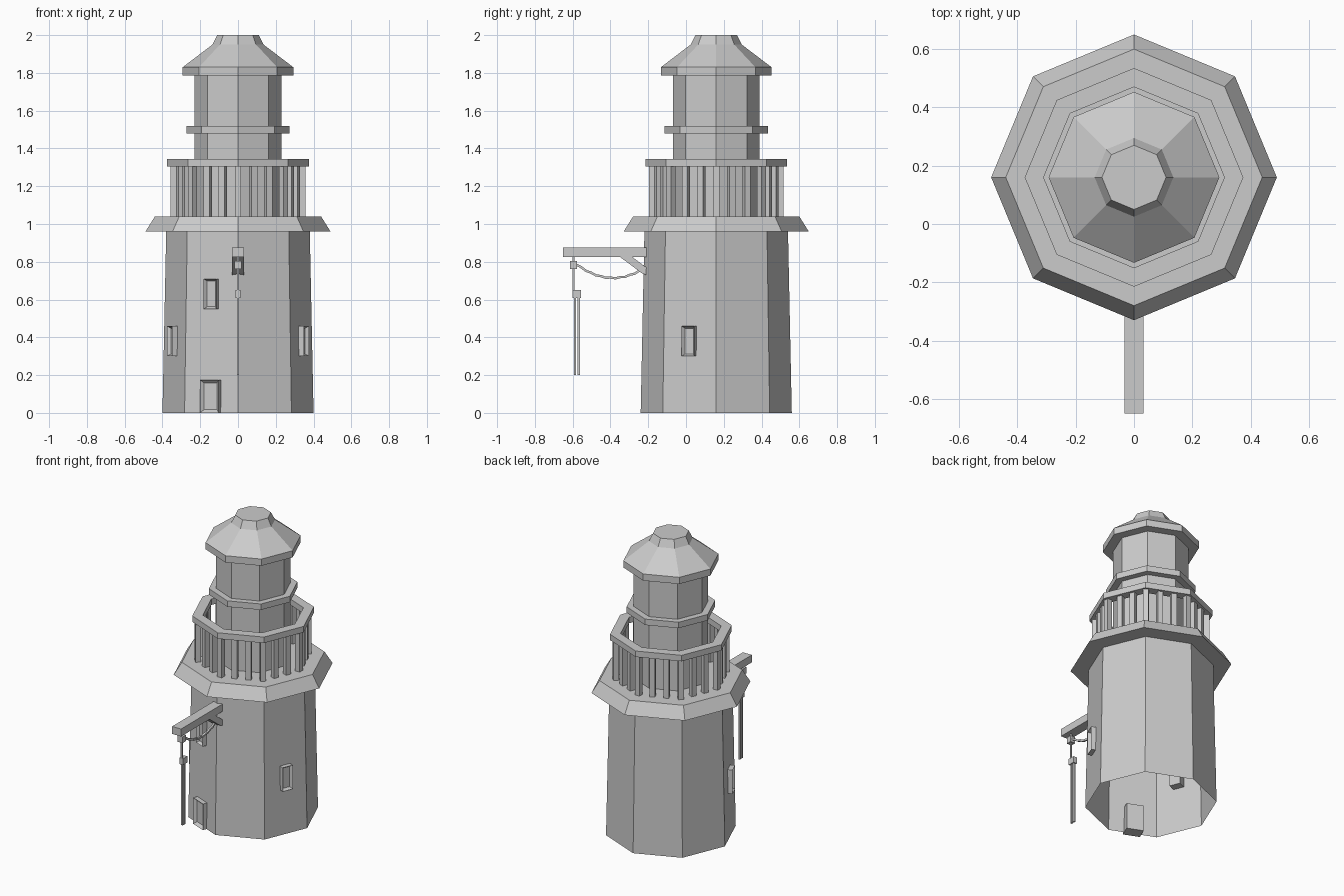
import bpy, bmesh, math
from mathutils import Vector, Matrix

if "Cube" in bpy.data.objects:
    bpy.data.objects.remove(bpy.data.objects["Cube"], do_unlink=True)

SIDES = 8
AXIS = Vector((0, 0.16, 0))  # centre line of the tower

stone = bpy.data.materials.new("plain grey")
stone.use_nodes = True
grey = (0.6, 0.6, 0.6, 1)
stone.diffuse_color = grey
stone.node_tree.nodes["Principled BSDF"].inputs["Base Color"].default_value = grey


def finish(name, bm, recalc=True):
    if recalc:
        bmesh.ops.recalc_face_normals(bm, faces=bm.faces)
    mesh = bpy.data.meshes.new(name)
    bm.to_mesh(mesh)
    bm.free()
    mesh.materials.append(stone)
    obj = bpy.data.objects.new(name, mesh)
    bpy.context.collection.objects.link(obj)
    return obj


def corner(i, r, z):
    a = math.tau * i / SIDES
    return AXIS + Vector((r * math.cos(a), r * math.sin(a), z))


def octagon(name, profile, caps=True, loop=False):
    """Sweep a (radius, height) profile round the eight corners."""
    bm = bmesh.new()
    rings = [[bm.verts.new(corner(i, r, z)) for i in range(SIDES)] for r, z in profile]
    pairs = list(zip(rings, rings[1:])) + ([(rings[-1], rings[0])] if loop else [])
    for low, high in pairs:
        for i in range(SIDES):
            j = (i + 1) % SIDES
            bm.faces.new((low[i], low[j], high[j], high[i]))
    if caps and not loop:
        bm.faces.new(rings[0][::-1])
        bm.faces.new(rings[-1])
    return finish(name, bm, recalc=caps)


def add_box(bm, centre, size, turn=0.0):
    m = Matrix.Translation(centre) @ Matrix.Rotation(turn, 4, 'Z') @ Matrix.Diagonal((*size, 1))
    return bmesh.ops.create_cube(bm, size=1, matrix=m)["verts"]


def box(name, centre, size):
    bm = bmesh.new()
    add_box(bm, centre, size)
    return finish(name, bm)


def opening(name, angle, wall, z0, z1, width, border):
    """Framed box set in a wall face, with a sunken panel on its outer side."""
    a = math.radians(angle)
    out = Vector((math.cos(a), math.sin(a), 0))
    bm = bmesh.new()
    add_box(bm, AXIS + out * (wall - 0.01) + Vector((0, 0, (z0 + z1) / 2)),
            (0.08, width, z1 - z0), a)
    bm.normal_update()
    front = max(bm.faces, key=lambda f: f.normal.dot(out))
    bmesh.ops.inset_region(bm, faces=[front], thickness=border)
    bmesh.ops.translate(bm, verts=front.verts, vec=-out * 0.018)
    return finish(name, bm)


# Tower: tapered shell, open underneath
octagon("tower_wall", [(0.40, 0), (0.38, 0.96)], caps=False)
octagon("gallery_deck", [(0.49, 0.96), (0.44, 1.04)])

# Gallery railing: ring on three balusters per side
octagon("gallery_rail", [(0.31, 1.305), (0.375, 1.305), (0.375, 1.345), (0.31, 1.345)], loop=True)
bm = bmesh.new()
for side in range(SIDES):
    start, end = corner(side, 0.34, 1.173), corner(side + 1, 0.34, 1.173)
    for k in range(3):
        add_box(bm, start.lerp(end, k / 3), (0.034, 0.034, 0.267),
                math.tau * (side + (0.5 if k else 0)) / SIDES)
finish("balusters", bm)

# Lantern room and roof
octagon("lantern_room", [(0.23, 1.04), (0.23, 1.79)])
octagon("lantern_ledge", [(0.273, 1.48), (0.273, 1.52)])
octagon("roof", [(0.293, 1.785), (0.293, 1.83), (0.135, 1.95), (0.11, 2.0)])

# Door and windows
opening("door", 247.5, 0.367, 0, 0.175, 0.108, 0.024)
opening("front_window", 247.5, 0.358, 0.55, 0.71, 0.072, 0.017)
opening("left_window", -22.5, 0.362, 0.30, 0.46, 0.072, 0.017)
opening("right_window", 202.5, 0.362, 0.30, 0.46, 0.072, 0.017)

# Hoist: beam and angled brace
box("hoist_beam", (0, -0.43, 0.85), (0.066, 0.44, 0.05))
bm = bmesh.new()
outline = [(-0.35, 0.826), (-0.285, 0.826), (-0.21, 0.77), (-0.21, 0.73), (-0.235, 0.74)]
face = bm.faces.new([bm.verts.new((-0.033, y, z)) for y, z in outline])
pushed = bmesh.ops.extrude_face_region(bm, geom=[face])["geom"]
bmesh.ops.translate(bm, vec=(0.066, 0, 0),
                    verts=[v for v in pushed if isinstance(v, bmesh.types.BMVert)])
finish("hoist_brace", bm)

# Hanging tackle
box("upper_pulley", (0, -0.595, 0.783), (0.036, 0.036, 0.042))
box("pulley_hook", (0, -0.595, 0.815), (0.012, 0.012, 0.03))
box("hoist_rope", (0, -0.595, 0.705), (0.01, 0.01, 0.12))
box("lower_pulley", (0, -0.578, 0.63), (0.026, 0.046, 0.042))
for name, y in (("front_fall", -0.588), ("back_fall", -0.568)):
    box(name, (0, y, 0.405), (0.012, 0.012, 0.41))

# Sagging chain from the pulley back to the wall
bm = bmesh.new()
links = 14
path = []
for i in range(links + 1):
    t = i / links
    sag = 0.25 * t * (1 - t) + 0.02 * t
    path.append(Vector((0, -0.58 + 0.36 * t, 0.785 - sag + 0.004 * (i % 2))))
for p, q in zip(path, path[1:]):
    d = q - p
    m = Matrix.Translation((p + q) / 2) @ d.to_track_quat('Z', 'Y').to_matrix().to_4x4()
    bmesh.ops.create_cube(bm, size=1, matrix=m @ Matrix.Diagonal((0.012, 0.012, d.length * 1.1, 1)))
finish("hoist_chain", bm)
